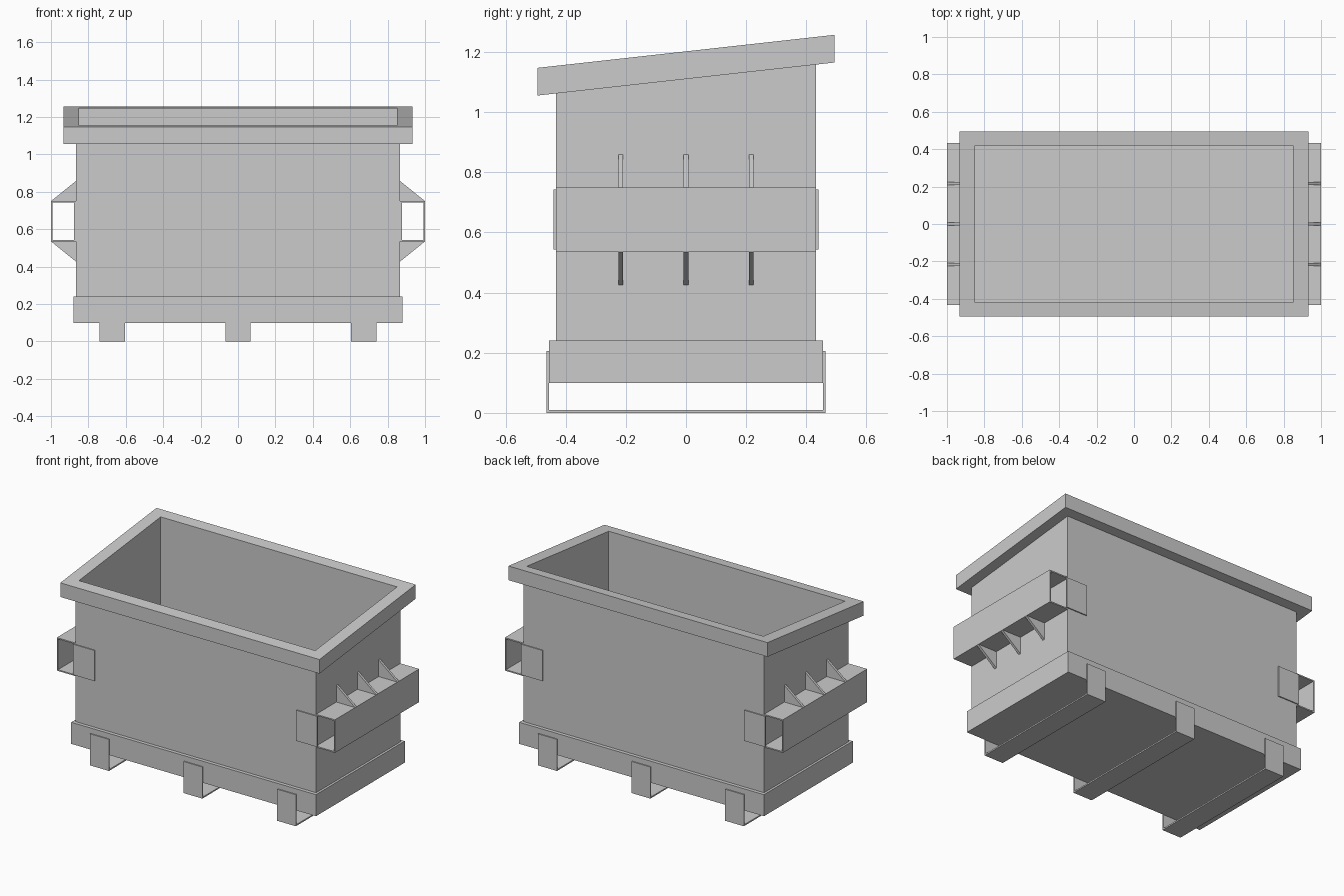
import bpy, bmesh
from mathutils import Vector

if "Cube" in bpy.data.objects:
    bpy.data.objects.remove(bpy.data.objects["Cube"])

SLOPE = 0.111  # rise of the rim from front to back


def finish(name, bm):
    bmesh.ops.recalc_face_normals(bm, faces=bm.faces)
    me = bpy.data.meshes.new(name)
    bm.to_mesh(me)
    bm.free()
    ob = bpy.data.objects.new(name, me)
    bpy.context.collection.objects.link(ob)
    return ob


def rect_loops(name, loops, closed=False):
    """Skin stacked rectangles (half x, half y, z at centre, slope)."""
    bm = bmesh.new()
    rings = []
    for hx, hy, z, s in loops:
        rings.append([bm.verts.new((x * hx, y * hy, z + s * y * hy))
                      for x, y in ((-1, -1), (1, -1), (1, 1), (-1, 1))])
    pairs = list(zip(rings, rings[1:]))
    if closed:
        pairs.append((rings[-1], rings[0]))
    else:
        bm.faces.new(rings[0])
        bm.faces.new(rings[-1])
    for a, b in pairs:
        for i in range(4):
            j = (i + 1) % 4
            bm.faces.new((a[i], a[j], b[j], b[i]))
    return finish(name, bm)


def prism(name, pts, depth):
    """Extrude a closed outline of 3D points along a vector."""
    bm = bmesh.new()
    face = bm.faces.new([bm.verts.new(p) for p in pts])
    new = bmesh.ops.extrude_face_region(bm, geom=[face])["geom"]
    bmesh.ops.translate(bm, vec=Vector(depth),
                        verts=[v for v in new if isinstance(v, bmesh.types.BMVert)])
    return finish(name, bm)


# open bin shell with slanted top
rect_loops("bin_body", [(0.865, 0.433, 0.11, 0), (0.865, 0.433, 1.11, SLOPE),
                        (0.85, 0.42, 1.11, SLOPE), (0.85, 0.42, 0.115, 0)])

# tubular top rim
rect_loops("top_rim", [(0.932, 0.494, 1.11, SLOPE), (0.932, 0.494, 1.202, SLOPE),
                       (0.85, 0.42, 1.202, SLOPE), (0.85, 0.42, 1.11, SLOPE)], closed=True)

# base band with closed underside
rect_loops("base_band", [(0.88, 0.456, 0.10, 0), (0.88, 0.456, 0.24, 0),
                         (0.862, 0.43, 0.24, 0), (0.862, 0.43, 0.108, 0)])

# U-shaped skid straps under the base
yo, yi, zt, zb = 0.463, 0.456, 0.205, 0.009
for i, x in enumerate((-0.672, 0, 0.672)):
    prism(f"skid_strap_{i + 1}",
          [(x - 0.068, y, z) for y, z in ((-yo, zt), (-yo, 0), (yo, 0), (yo, zt),
                                          (yi, zt), (yi, zb), (-yi, zb), (-yi, zt))],
          (0.136, 0, 0))

for side, s in (("left", -1), ("right", 1)):
    # fork pocket channel, open at both ends
    prism(f"{side}_fork_pocket",
          [(s * x, -0.433, z) for x, z in ((0.865, 0.535), (1, 0.535), (1, 0.75), (0.865, 0.75),
                                           (0.865, 0.742), (0.992, 0.742), (0.992, 0.543),
                                           (0.865, 0.543))],
          (0, 0.866, 0))
    # guide plates at the pocket mouths
    for end, e in (("front", -1), ("back", 1)):
        prism(f"{side}_{end}_guide_plate",
              [(s * x, e * 0.432, z) for x, z in ((0.725, 0.543), (0.877, 0.543),
                                                  (0.877, 0.742), (0.725, 0.742))],
              (0, e * 0.008, 0))
    # triangular gussets above and below the pocket
    for i, y in enumerate((-0.217, 0, 0.217)):
        for level, z0, z1 in (("upper", 0.75, 0.86), ("lower", 0.535, 0.425)):
            prism(f"{side}_{level}_gusset_{i + 1}",
                  [(s * 0.864, y - 0.008, z0), (s * 1.0, y - 0.008, z0),
                   (s * 0.864, y - 0.008, z1)],
                  (0, 0.016, 0))
